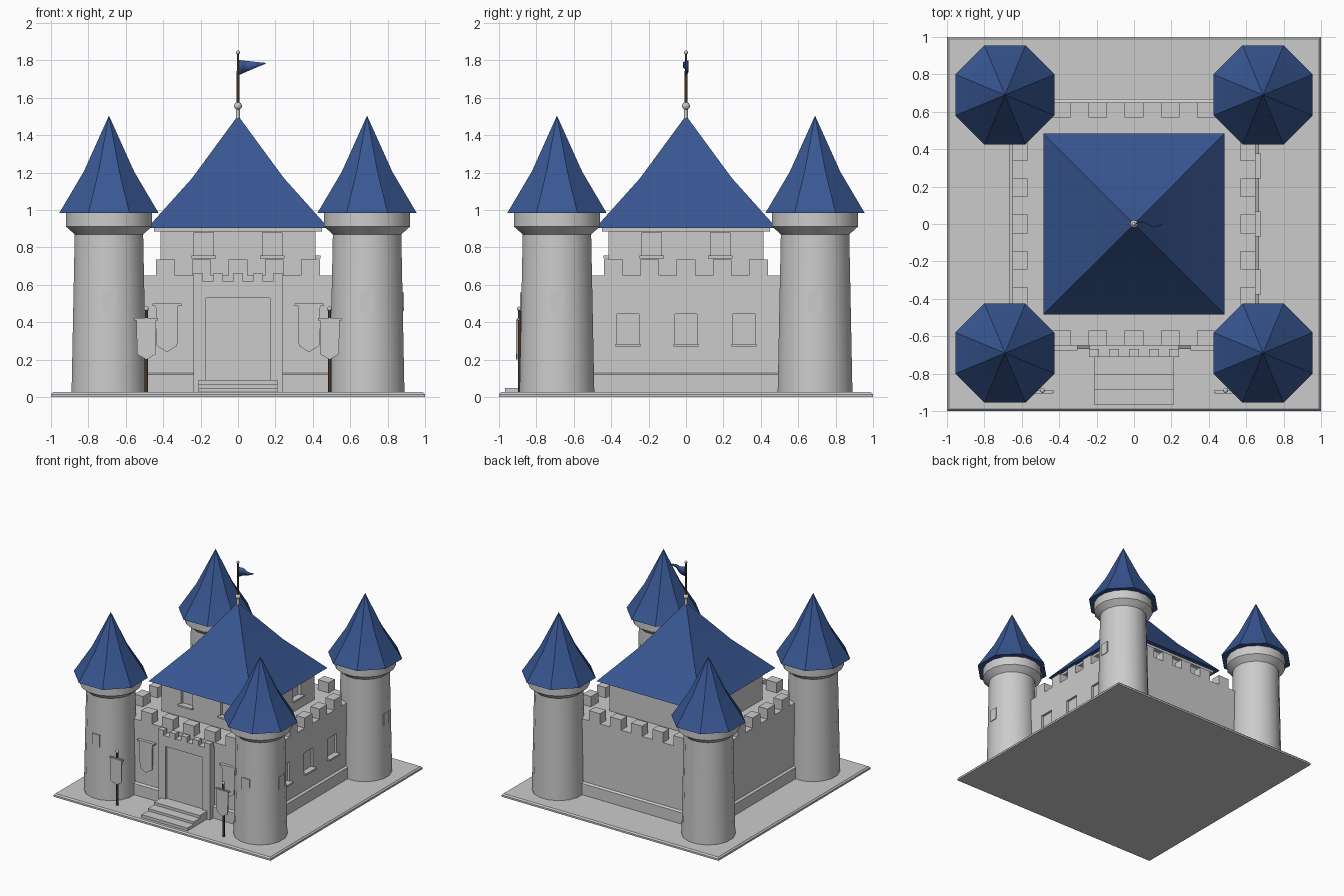
import bpy, bmesh, math
from mathutils import Vector

if "Cube" in bpy.data.objects:
    bpy.data.objects.remove(bpy.data.objects["Cube"])


def material(name, rgb):
    m = bpy.data.materials.new(name)
    m.diffuse_color = (*rgb, 1)
    m.use_nodes = True
    m.node_tree.nodes["Principled BSDF"].inputs["Base Color"].default_value = m.diffuse_color
    return m


BLUE = material("blue_slate", (0.04, 0.095, 0.29))
BROWN = material("dark_wood", (0.06, 0.035, 0.02))


def finish(name, bm, mat=None, angle=None):
    bmesh.ops.recalc_face_normals(bm, faces=bm.faces)
    me = bpy.data.meshes.new(name)
    bm.to_mesh(me)
    bm.free()
    ob = bpy.data.objects.new(name, me)
    bpy.context.collection.objects.link(ob)
    if mat:
        me.materials.append(mat)
    if angle:
        bpy.ops.object.select_all(action='DESELECT')
        ob.select_set(True)
        bpy.context.view_layer.objects.active = ob
        bpy.ops.object.shade_smooth_by_angle(angle=math.radians(angle))
    return ob


def boxes(name, items, mat=None):
    """One object from boxes given as (x0, x1, y0, y1, z0, z1)."""
    bm = bmesh.new()
    for b in items:
        vs = bmesh.ops.create_cube(bm, size=1)["verts"]
        for v in vs:
            v.co = [(b[2*i] + b[2*i+1]) / 2 + v.co[i] * (b[2*i+1] - b[2*i]) for i in range(3)]
    return finish(name, bm, mat)


def lathe(name, profile, n, x=0, y=0, mat=None, angle=28):
    """n-sided solid with flats on the axes; profile holds (half width, z)."""
    bm = bmesh.new()
    rings = []
    for r, z in profile:
        if r == 0:
            rings.append([bm.verts.new((x, y, z))])
            continue
        c = r / math.cos(math.pi / n)
        rings.append([bm.verts.new((x + c * math.cos((i + .5) * math.tau / n),
                                    y + c * math.sin((i + .5) * math.tau / n), z)) for i in range(n)])
    for a, b in zip(rings, rings[1:]):
        for i in range(n):
            j = (i + 1) % n
            bm.faces.new((a[i], a[j], b[j], b[i]) if len(b) > 1 else (a[i], a[j], b[0]))
    for ring in (rings[0], rings[-1]):
        if len(ring) > 1:
            bm.faces.new(ring)
    return finish(name, bm, mat, angle)


def ball(name, r, loc):
    bm = bmesh.new()
    bmesh.ops.create_uvsphere(bm, u_segments=12, v_segments=8, radius=r)
    bmesh.ops.translate(bm, verts=bm.verts, vec=Vector(loc))
    return finish(name, bm, angle=50)


def sheet(name, outline, y0, y1):
    """Flat cloth: an xz outline with thickness along y."""
    bm = bmesh.new()
    f = bm.faces.new([bm.verts.new((x, y0, z)) for x, z in outline])
    ext = bmesh.ops.extrude_face_region(bm, geom=[f])["geom"]
    bmesh.ops.translate(bm, verts=[g for g in ext if isinstance(g, bmesh.types.BMVert)], vec=(0, y1 - y0, 0))
    return finish(name, bm)


def carve(ob, items):
    """Cut box-shaped recesses, then discard the cutter."""
    cutter = boxes("cutter", items)
    cutter.hide_render = True
    mod = ob.modifiers.new("recess", 'BOOLEAN')
    mod.operation, mod.solver, mod.object = 'DIFFERENCE', 'EXACT', cutter
    bpy.context.view_layer.objects.active = ob
    bpy.ops.object.modifier_apply(modifier=mod.name)
    bpy.data.objects.remove(cutter)


# ground slab
lathe("base_slab", [(1, 0), (1, .015), (.99, .026)], 4)

# curtain wall block and sloped plinth
wall = boxes("curtain_wall", [(-.65, .65, -.65, .65, .02, .65)])
lathe("wall_plinth", [(.667, .02), (.667, .12), (.65, .13)], 4)
wall_y = (-.31, 0, .31)
carve(wall, [(.63, .7, y - .06, y + .06, .285, .445) for y in wall_y])
boxes("wall_sills", [(.63, .68, y - .068, y + .068, .27, .285) for y in wall_y])

# battlements on all four sides
merlons = []
for i in range(-2, 3):
    c = i * .194
    for a, b in ((-.65, -.57), (.57, .65)):
        merlons += [(c - .05, c + .05, a, b, .645, .735), (a, b, c - .05, c + .05, .645, .735)]
boxes("wall_merlons", merlons)

# central keep with windows, cornice and bell-cast roof
keep = boxes("keep", [(-.415, .415, -.415, .415, .64, .9)])
carve(keep, [(s - .052, s + .052, -.45, -.39, .755, .88) for s in (-.183, .183)]
      + [(.39, .45, s - .052, s + .052, .755, .88) for s in (-.183, .183)])
boxes("keep_sills", [(s - .065, s + .065, -.44, -.4, .742, .756) for s in (-.183, .183)]
      + [(.4, .44, s - .065, s + .065, .742, .756) for s in (-.183, .183)])
boxes("keep_cornice", [(-.45, .45, -.45, .45, .885, .906)])
lathe("keep_roof", [(.485, .904), (.246, 1.17), (0, 1.505)], 4, mat=BLUE)

# corner towers
for sx in (-1, 1):
    for sy in (-1, 1):
        x, y = sx * .69, sy * .69
        lathe("tower", [(.2, .02), (.183, .87), (.23, .912), (.23, .99)], 16, x, y)
        lathe("tower_roof", [(.265, .985), (.135, 1.205), (0, 1.505)], 8, x, y, BLUE)
# tower windows on the front and right faces
boxes("tower_windows",
      [(x - .035, x + .035, -.887, -.85, .46, .56) for x in (-.69, .69)]
      + [(.85, .887, y - .035, y + .035, .46, .56) for y in (-.69, .69)])

# gatehouse with recessed door, parapet and steps
gate = boxes("gatehouse", [(-.238, .238, -.71, -.6, .02, .617)])
carve(gate, [(-.17, .17, -.75, -.69, .09, .53)])
boxes("gate_merlons", [(i * .107 - .026, i * .107 + .026, -.712, -.668, .61, .66) for i in range(-2, 3)])
boxes("entry_steps", [(-.211, .211, y, -.7, .02, z) for y, z in ((-.968, .05), (-.885, .07), (-.805, .092))])

for s in (-1, 1):
    # hanging wall banner
    c = s * .38
    sheet("wall_banner", [(c - .06, .49), (c + .06, .49), (c + .055, .275), (c, .24), (c - .055, .275)], -.672, -.66)
    boxes("wall_banner_rod", [(c - .078, c + .078, -.676, -.645, .487, .5)])
    # standing banner on a pole
    p = s * .49
    lathe("banner_pole", [(.009, .02), (.008, .465)], 8, p, -.89, BROWN, 50)
    ball("banner_finial", .013, (p, -.89, .472))
    boxes("banner_crossbar", [(p - .063, p + .063, -.903, -.89, .41, .422)])
    sheet("standing_banner", [(p - .053, .415), (p + .053, .415), (p + .05, .23), (p, .2), (p - .05, .23)], -.908, -.9)

# flagpole on the keep
lathe("flag_socket", [(.012, 1.47), (.009, 1.56)], 10, angle=50)
ball("flag_ball", .021, (0, 0, 1.557))
lathe("flagpole", [(.008, 1.56), (.006, 1.84)], 8, mat=BROWN, angle=50)
ball("flag_finial", .011, (0, 0, 1.842))

# waving pennant
bm = bmesh.new()
prev = None
for i in range(9):
    t = i / 8
    x, y = .004 + .141 * t, .013 * math.sin(t * math.tau)
    top, bottom = 1.802 - .015 * t, 1.722 + .06 * t
    pair = [bm.verts.new((x, y, top)), bm.verts.new((x, y, bottom))]
    if prev:
        bm.faces.new((prev[0], prev[1], pair[1], pair[0]))
    prev = pair
flag = finish("pennant", bm, BLUE, 40)
flag.modifiers.new("thickness", 'SOLIDIFY').thickness = .004
